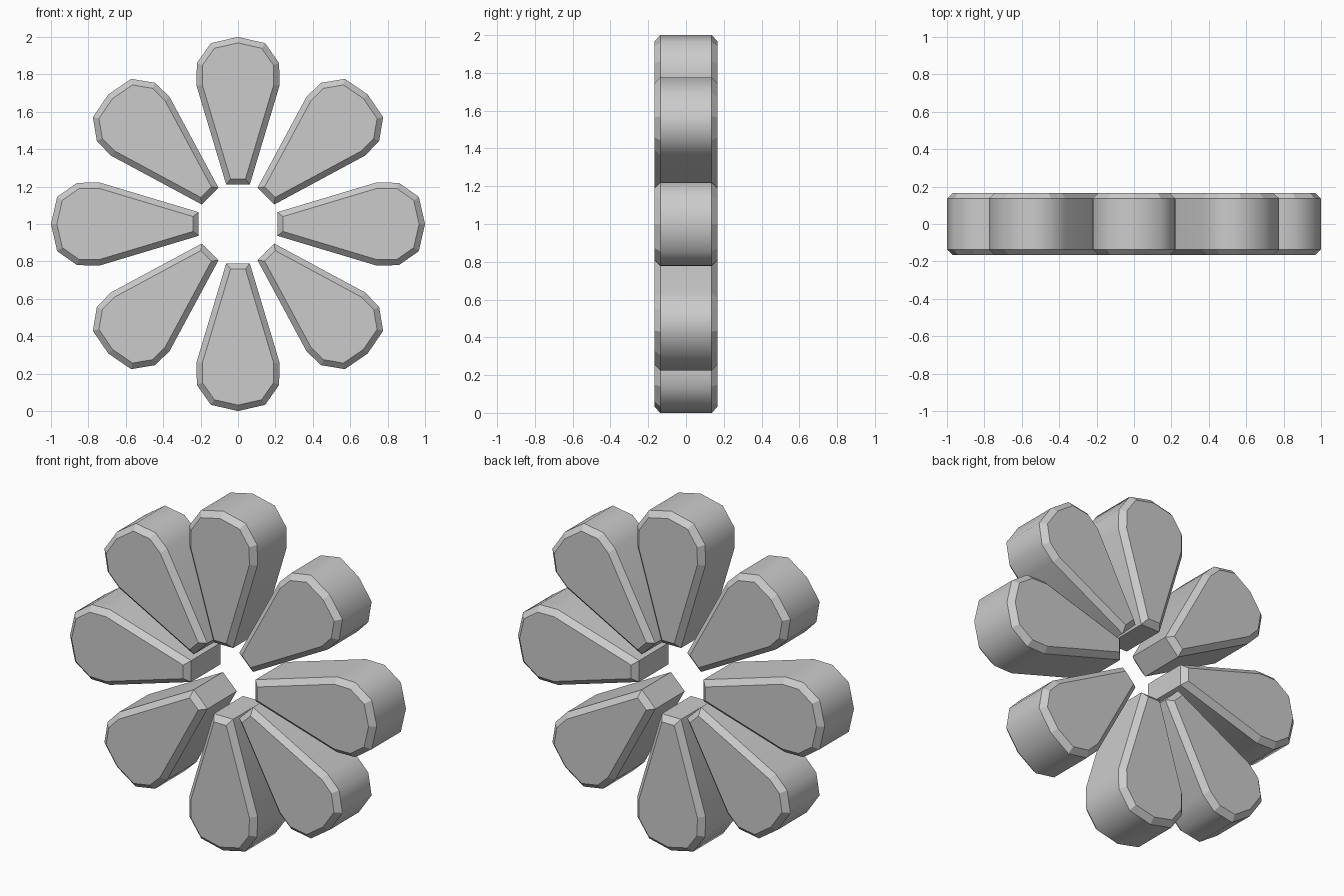
import bpy, bmesh, math
from mathutils import Matrix, Vector

if "Cube" in bpy.data.objects:
    bpy.data.objects.remove(bpy.data.objects["Cube"])

HALF_DEPTH = 0.167
BEVEL = 0.031
# Half outline of one petal: (half width, distance from flower centre)
HALF = [(0.063, 0.21), (0.222, 0.74), (0.22, 0.86), (0.145, 0.967)]


def petal(index):
    # Every second (diagonal) petal is slightly shorter at the tip
    stretch = 1.0 if index % 2 == 0 else 0.985
    tip = 1.0 if index % 2 == 0 else 0.98
    half = [(w, r * stretch if r > 0.8 else r) for w, r in HALF]
    outline = half + [(0, tip)] + [(-w, r) for w, r in reversed(half)]

    # Extruded teardrop profile
    bm = bmesh.new()
    face = bm.faces.new([bm.verts.new((x, -HALF_DEPTH, z)) for x, z in outline])
    ext = bmesh.ops.extrude_face_region(bm, geom=[face], use_keep_orig=True)
    verts = [v for v in ext["geom"] if isinstance(v, bmesh.types.BMVert)]
    bmesh.ops.translate(bm, verts=verts, vec=(0, 2 * HALF_DEPTH, 0))
    bmesh.ops.recalc_face_normals(bm, faces=bm.faces[:])

    # Chamfer around the front and back rims only
    rims = [e for e in bm.edges
            if abs(e.verts[0].co.y - e.verts[1].co.y) < 1e-5]
    bmesh.ops.bevel(bm, geom=rims, offset=BEVEL, segments=1,
                    profile=0.5, affect='EDGES')
    bmesh.ops.recalc_face_normals(bm, faces=bm.faces[:])

    # Smooth curved wall, flat chamfers, caps and inner end
    for f in bm.faces:
        f.smooth = abs(f.normal.y) < 0.1 and f.normal.z > -0.9

    # Rotate around the flower centre
    turn = Matrix.Rotation(index * math.pi / 4, 4, 'Y')
    bm.transform(Matrix.Translation(Vector((0, 0, 1))) @ turn)
    mesh = bpy.data.meshes.new(f"petal_{index + 1}")
    bm.to_mesh(mesh)
    bm.free()
    obj = bpy.data.objects.new(f"petal_{index + 1}", mesh)
    bpy.context.collection.objects.link(obj)


# Ring of eight petals
for i in range(8):
    petal(i)
